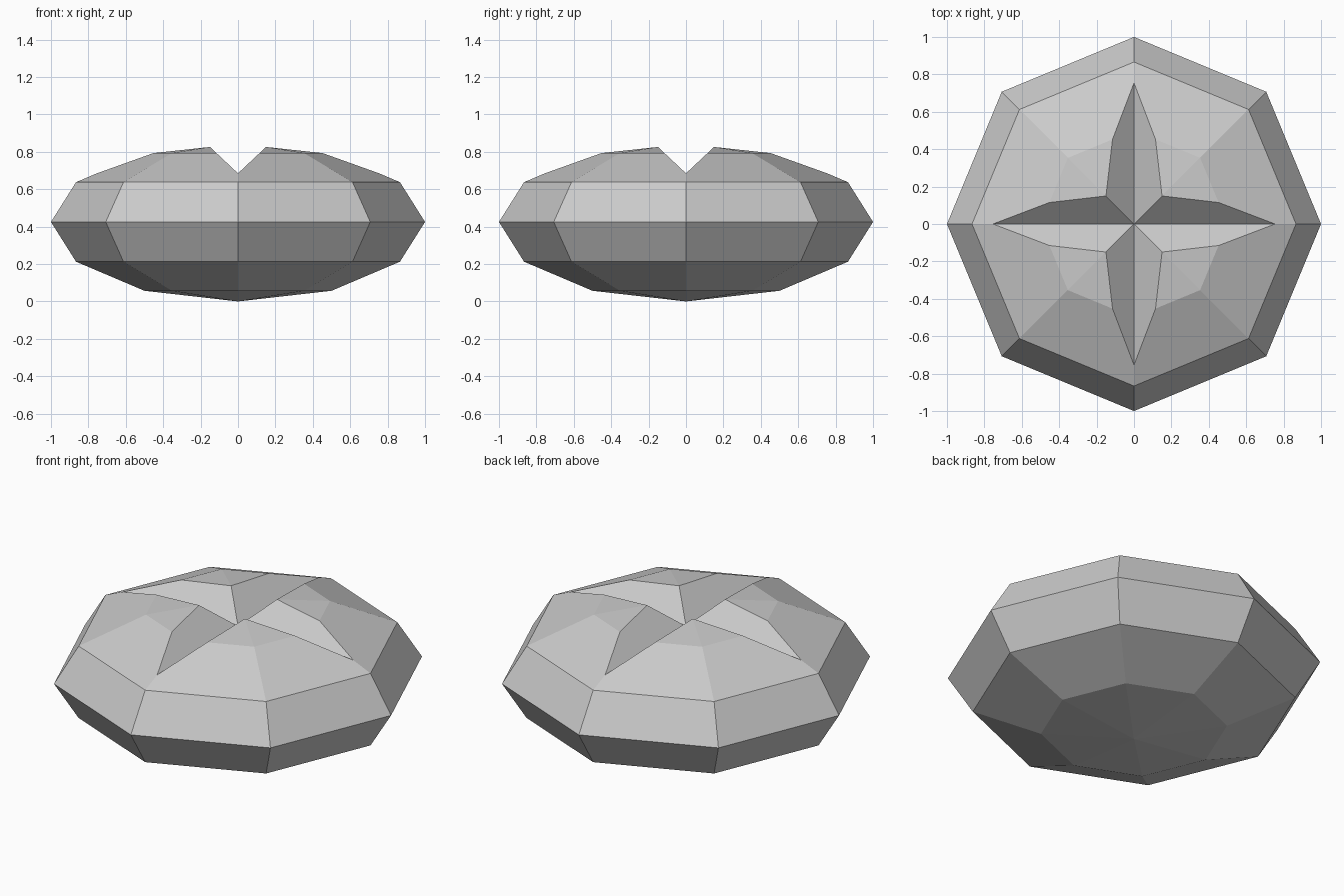
import bpy
import bmesh
from mathutils import Matrix, Vector

cube = bpy.data.objects.get("Cube")
if cube:
    bpy.data.objects.remove(cube, do_unlink=True)

HALF_HEIGHT = 0.425
VALLEY_Z = 0.685
SLOPE = 0.94

grey = bpy.data.materials.new("plain grey")
grey.use_nodes = True
colour = (0.6, 0.6, 0.6, 1)
grey.diffuse_color = colour
grey.node_tree.nodes["Principled BSDF"].inputs["Base Color"].default_value = colour


def slice_off(bm, point, normal):
    """Remove everything on the normal's side and cap the cut."""
    bmesh.ops.bisect_plane(bm, geom=bm.verts[:] + bm.edges[:] + bm.faces[:],
                           dist=1e-5, plane_co=point, plane_no=normal,
                           clear_outer=True)
    rim = [e for e in bm.edges if e.is_boundary]
    bmesh.ops.holes_fill(bm, edges=rim, sides=0)
    bmesh.ops.recalc_face_normals(bm, faces=bm.faces[:])


# Flattened eight-sided low-poly head
bm = bmesh.new()
bmesh.ops.create_uvsphere(bm, u_segments=8, v_segments=6, radius=1)
bmesh.ops.transform(bm, verts=bm.verts[:],
                    matrix=Matrix.Translation((0, 0, HALF_HEIGHT))
                    @ Matrix.Diagonal((1, 1, HALF_HEIGHT, 1)))

# Keep one quarter, then slope its two inner edges into the drive groove
centre = Vector((0, 0, VALLEY_Z))
for normal in ((-1, 0, 0), (0, -1, 0), (-SLOPE, 0, 1), (0, -SLOPE, 1)):
    slice_off(bm, centre, Vector(normal).normalized())

# Open the inner walls so that the mirrored quarters join
inner = [f for f in bm.faces
         if any(all(abs(v.co[axis]) < 1e-4 for v in f.verts) for axis in (0, 1))]
bmesh.ops.delete(bm, geom=inner, context='FACES')

mesh = bpy.data.meshes.new("cross_slotted_head")
bm.to_mesh(mesh)
bm.free()
mesh.materials.append(grey)
head = bpy.data.objects.new("cross_slotted_head", mesh)
bpy.context.collection.objects.link(head)

# Mirror into the complete cross-slotted head
mirror = head.modifiers.new("Quarters", 'MIRROR')
mirror.use_axis = (True, True, False)
mirror.merge_threshold = 0.001
